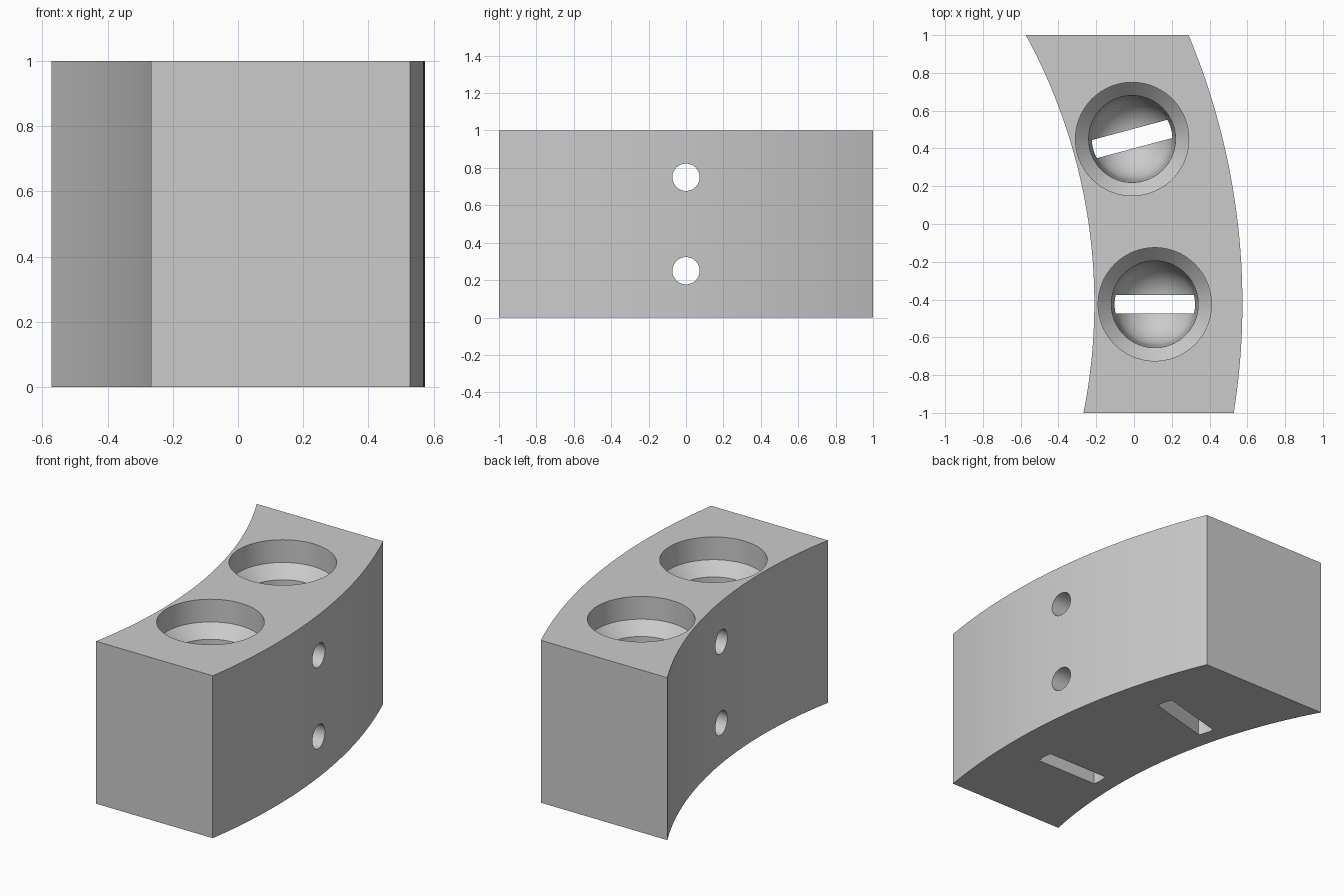
import bpy, bmesh, math
from mathutils import Matrix, Vector

if "Cube" in bpy.data.objects:
    bpy.data.objects.remove(bpy.data.objects["Cube"])

grey = bpy.data.materials.new("light grey")
grey.use_nodes = True
grey.diffuse_color = (0.6, 0.6, 0.6, 1)
grey.node_tree.nodes["Principled BSDF"].inputs["Base Color"].default_value = (0.6, 0.6, 0.6, 1)


def make(name, bm):
    bmesh.ops.recalc_face_normals(bm, faces=bm.faces)
    mesh = bpy.data.meshes.new(name)
    bm.to_mesh(mesh)
    bm.free()
    mesh.materials.append(grey)
    obj = bpy.data.objects.new(name, mesh)
    bpy.context.collection.objects.link(obj)
    return obj


def prism(name, outline, z0, z1):
    bm = bmesh.new()
    face = bm.faces.new([bm.verts.new((x, y, z0)) for x, y in outline])
    top = bmesh.ops.extrude_face_region(bm, geom=[face])["geom"]
    verts = [v for v in top if isinstance(v, bmesh.types.BMVert)]
    bmesh.ops.translate(bm, verts=verts, vec=(0, 0, z1 - z0))
    return make(name, bm)


def revolve(name, profile, steps=72):
    bm = bmesh.new()
    verts = [bm.verts.new((r, 0, z)) for r, z in profile]
    edges = [bm.edges.new(pair) for pair in zip(verts, verts[1:])]
    bmesh.ops.spin(bm, geom=verts + edges, cent=(0, 0, 0), axis=(0, 0, 1),
                   angle=math.tau, steps=steps)
    bmesh.ops.remove_doubles(bm, verts=bm.verts, dist=1e-5)
    return make(name, bm)


def arc(apex, radius, steps=48):
    """Points on a curved side from front to back."""
    cy = -0.42
    a0, a1 = math.asin((-1 - cy) / radius), math.asin((1 - cy) / radius)
    angles = [a0 + (a1 - a0) * i / steps for i in range(steps + 1)]
    return [(apex - radius + radius * math.cos(a), cy + radius * math.sin(a)) for a in angles]


# Curved block
block = prism("curved_block", arc(0.574, 3.68) + arc(-0.21, 2.96)[::-1], 0, 1)
cutters = []

# Stepped pockets with a domed bottom, each opening into a slot below
dome_r, dome_z = 0.215, 0.315
dome = [(dome_r * math.cos(a), dome_z - dome_r * math.sin(a))
        for a in [math.pi / 2 * i / 16 for i in range(17)]]
dome[-1] = (0, dome_z - dome_r)
pocket = [(0, 1.1), (0.3, 1.1), (0.3, 0.86), (0.23, 0.786)] + dome

half = math.asin(0.05 / 0.213)
ends = [half * (i / 4 - 1) for i in range(9)]
slot = [(0.213 * math.cos(a + turn), 0.213 * math.sin(a + turn))
        for turn in (0, math.pi) for a in ends]

for name, x, y, turn in (("front", 0.11, -0.425, 0), ("back", -0.01, 0.45, 15)):
    place = Matrix.Translation((x, y, 0)) @ Matrix.Rotation(math.radians(turn), 4, "Z")
    for cutter in (revolve(name + "_pocket_cutter", pocket),
                   prism(name + "_slot_cutter", slot, -0.1, dome_z)):
        cutter.data.transform(place)
        cutters.append(cutter)

# Two round holes across the block
for name, z in (("lower", 0.25), ("upper", 0.75)):
    bm = bmesh.new()
    bmesh.ops.create_cone(bm, cap_ends=True, segments=48, radius1=0.073, radius2=0.073, depth=2,
                          matrix=Matrix.Translation((0, 0, z)) @ Matrix.Rotation(math.pi / 2, 4, "Y"))
    cutters.append(make(name + "_hole_cutter", bm))

bpy.context.view_layer.objects.active = block
block.select_set(True)
for cutter in cutters:
    cutter.hide_render = True
    mod = block.modifiers.new("cut", "BOOLEAN")
    mod.operation, mod.solver, mod.object = "DIFFERENCE", "EXACT", cutter
    bpy.ops.object.modifier_apply(modifier=mod.name)
    bpy.data.objects.remove(cutter)

bpy.ops.object.shade_smooth_by_angle(angle=math.radians(25))
